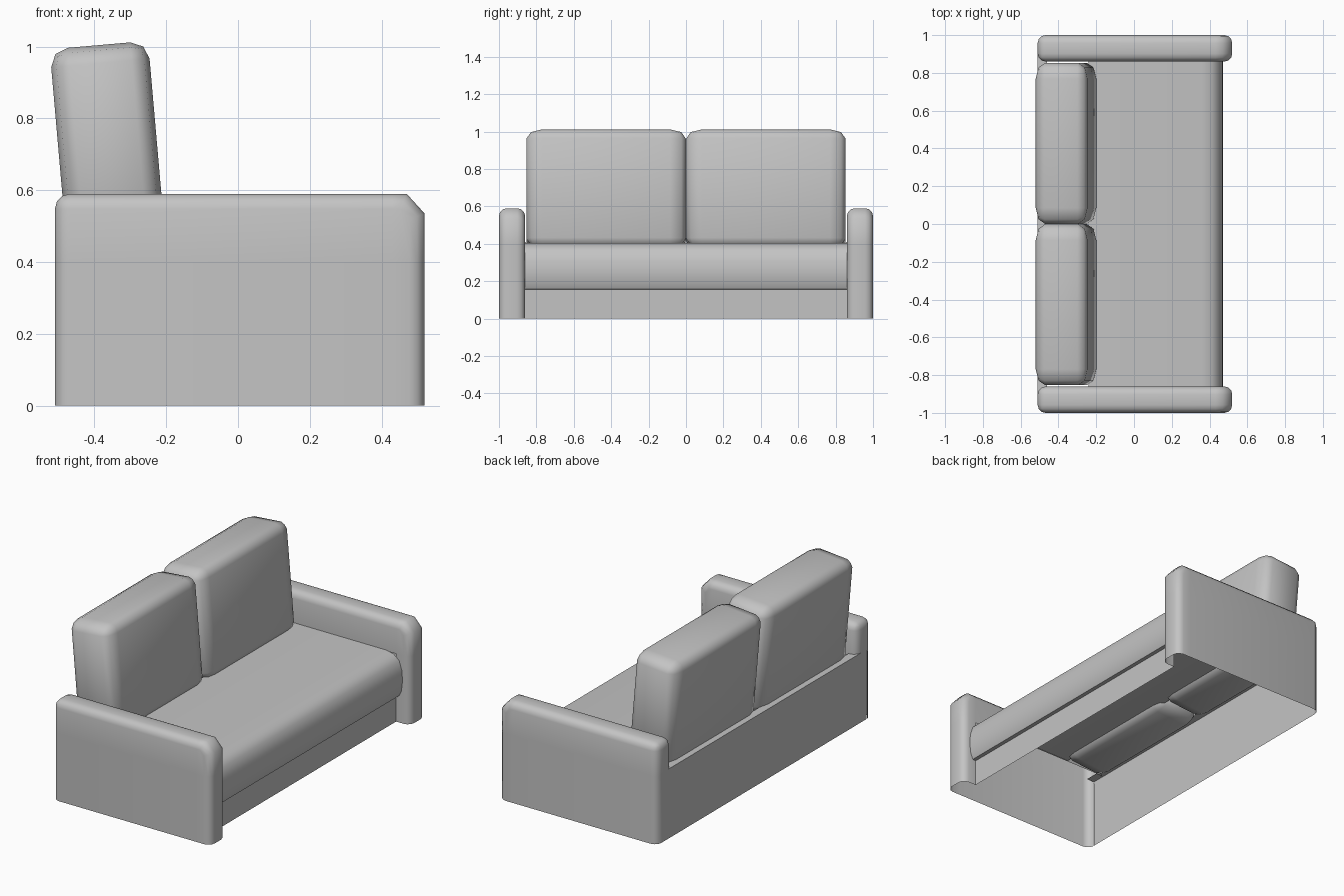
import bpy, bmesh, math
from mathutils import Matrix

cube = bpy.data.objects.get("Cube")
if cube:
    bpy.data.objects.remove(cube, do_unlink=True)

fabric = bpy.data.materials.new("grey_fabric")
fabric.use_nodes = True
GREY = (0.55, 0.55, 0.55, 1)
fabric.diffuse_color = GREY
fabric.node_tree.nodes["Principled BSDF"].inputs["Base Color"].default_value = GREY


def finish(bm, name, sharp_angle=None):
    mesh = bpy.data.meshes.new(name)
    bm.to_mesh(mesh)
    bm.free()
    obj = bpy.data.objects.new(name, mesh)
    bpy.context.collection.objects.link(obj)
    mesh.materials.append(fabric)
    bpy.ops.object.select_all(action="DESELECT")
    obj.select_set(True)
    bpy.context.view_layer.objects.active = obj
    if sharp_angle is None:
        bpy.ops.object.shade_smooth()
    else:
        bpy.ops.object.shade_smooth_by_angle(angle=math.radians(sharp_angle))
    return obj


def sweep(points, y0, y1, closed=False):
    """Extrude an x-z profile along y; a closed profile also gets end caps."""
    bm = bmesh.new()
    a = [bm.verts.new((x, y0, z)) for x, z in points]
    b = [bm.verts.new((x, y1, z)) for x, z in points]
    n = len(points)
    for i in range(n if closed else n - 1):
        j = (i + 1) % n
        bm.faces.new((a[i], a[j], b[j], b[i]))
    if closed:
        bm.faces.new(a)
        bm.faces.new(b)
        bmesh.ops.recalc_face_normals(bm, faces=bm.faces)
    return bm


def make_arm(name, side):
    bm = sweep([(-.51, 0), (-.51, .59), (.47, .59), (.52, .535), (.52, 0)],
               side * .86, side * 1.0, closed=True)
    edges = [e for e in bm.edges if max(v.co.z for v in e.verts) > .01
             and not (abs(e.verts[0].co.y - e.verts[1].co.y) > .1
                      and e.verts[0].co.x > .4)]
    bmesh.ops.bevel(bm, geom=edges, offset=.042, segments=3, profile=.5,
                    affect="EDGES", clamp_overlap=True)
    # The hollow base runs under the arms, so the hidden inner wall is cut away
    for co, no in (((0, 0, .4), (0, 0, 1)), ((.43, 0, 0), (1, 0, 0))):
        bmesh.ops.bisect_plane(bm, geom=bm.verts[:] + bm.edges[:] + bm.faces[:],
                               plane_co=co, plane_no=no)
    hidden = []
    for f in bm.faces:
        c = f.calc_center_median()
        inner = abs(c.y) < .95 and c.z < .4 and c.x < .43
        if inner or (f.normal.z < -.9 and c.z < .01):
            hidden.append(f)
    bmesh.ops.delete(bm, geom=hidden, context="FACES")
    finish(bm, name)


def make_cushion(name, side):
    # Bevel a narrow box, then stretch it so the ends are rounder than the faces
    stretch = 1.7
    bm = bmesh.new()
    bmesh.ops.create_cube(bm, size=1)
    bmesh.ops.scale(bm, vec=(.275, .853 / stretch, .635), verts=bm.verts)
    bmesh.ops.bevel(bm, geom=bm.edges[:], offset=.05, segments=2, profile=.5,
                    affect="EDGES")
    bmesh.ops.scale(bm, vec=(1, stretch, 1), verts=bm.verts)
    place = (Matrix.Translation((-.36, side * .427, .688))
             @ Matrix.Rotation(math.radians(-5), 4, "Y"))
    bmesh.ops.transform(bm, matrix=place, verts=bm.verts)
    finish(bm, name)


for label, side in (("left", 1), ("right", -1)):
    make_arm(label + "_arm", side)
    make_cushion(label + "_back_cushion", side)

# Seat with a soft front lip, open underneath
seat = [(-.24, .405), (.36, .405), (.415, .395), (.45, .365), (.468, .31),
        (.472, .25), (.465, .19), (.45, .158), (.43, .155)]
finish(sweep(seat, -.86, .86), "seat", 50)

# Base front board
finish(sweep([(.43, .156), (.43, 0)], -.86, .86), "base_front", 30)

# Back board with a narrow ledge behind the cushions
finish(sweep([(-.51, 0), (-.51, .41), (-.46, .41)], -.955, .955), "back_board", 30)
